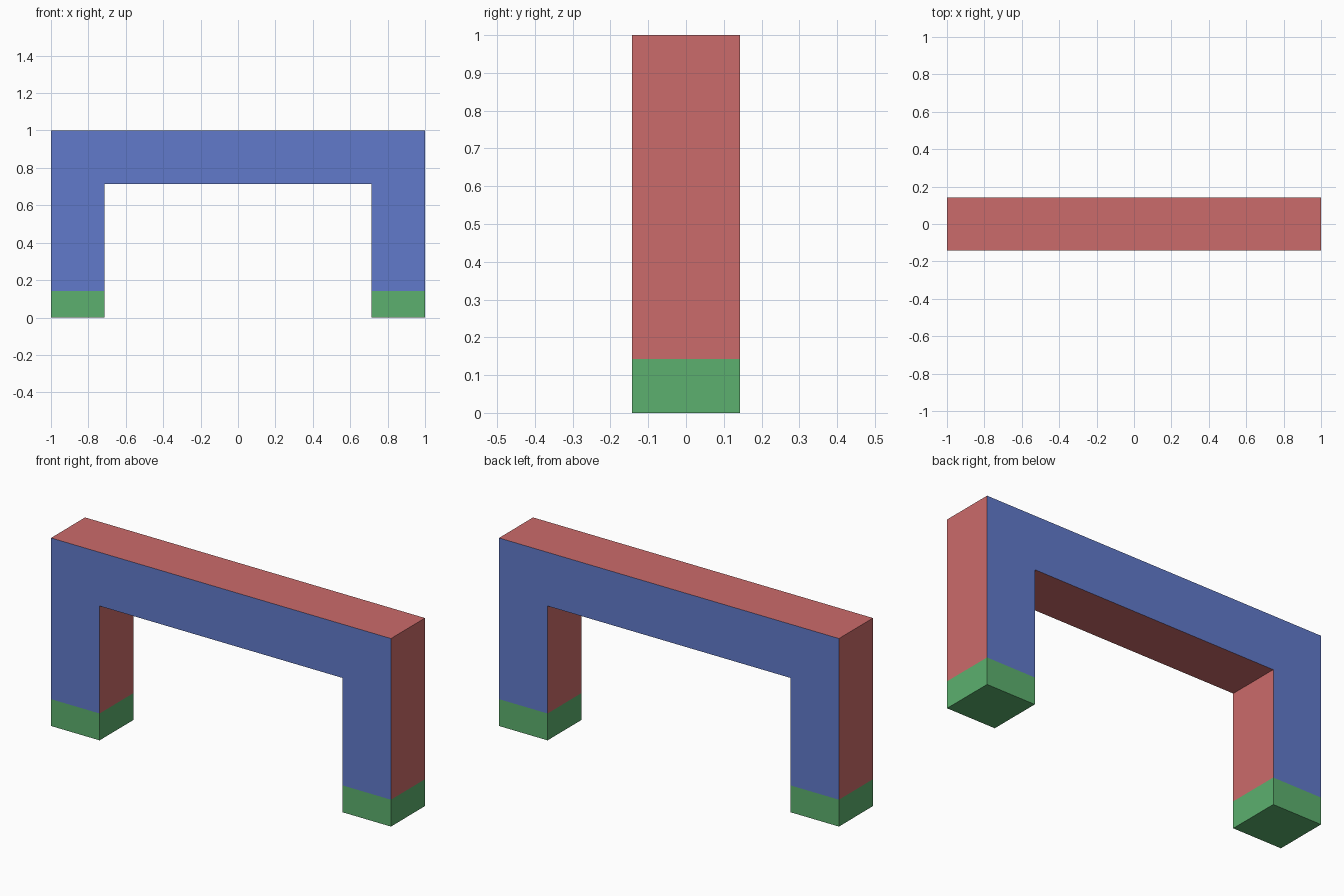
import bpy
import bmesh
from mathutils import Vector

if "Cube" in bpy.data.objects:
    bpy.data.objects.remove(bpy.data.objects["Cube"], do_unlink=True)

UNIT = 1 / 7            # the whole model sits on this module
HALF_WIDTH = 7 * UNIT
INNER = 5 * UNIT        # half the opening, also its height
HEIGHT = 7 * UNIT
FOOT = UNIT             # foot height
HALF_DEPTH = UNIT


def make_material(name, colour):
    mat = bpy.data.materials.new(name)
    mat.use_nodes = True
    mat.diffuse_color = (*colour, 1)
    mat.node_tree.nodes["Principled BSDF"].inputs["Base Color"].default_value = (*colour, 1)
    return mat


blue = make_material("blue", (0.12, 0.195, 0.6))
red = make_material("red", (0.6, 0.147, 0.145))
green = make_material("green", (0.107, 0.434, 0.156))


def extrude_profile(name, profile, materials):
    """Extrude an x-z outline through the depth."""
    bm = bmesh.new()
    face = bm.faces.new([bm.verts.new((x, -HALF_DEPTH, z)) for x, z in profile])
    result = bmesh.ops.extrude_face_region(bm, geom=[face], use_keep_orig=True)
    moved = [v for v in result["geom"] if isinstance(v, bmesh.types.BMVert)]
    bmesh.ops.translate(bm, verts=moved, vec=Vector((0, 2 * HALF_DEPTH, 0)))
    bmesh.ops.recalc_face_normals(bm, faces=bm.faces)
    # Front and back take the first material, the edges take the last
    for f in bm.faces:
        f.material_index = 0 if abs(f.normal.y) > 0.5 else len(materials) - 1
    mesh = bpy.data.meshes.new(name)
    bm.to_mesh(mesh)
    bm.free()
    for mat in materials:
        mesh.materials.append(mat)
    obj = bpy.data.objects.new(name, mesh)
    bpy.context.collection.objects.link(obj)
    return obj


# Arch: two legs and a crossbeam in one outline
right_half = [(-INNER, INNER), (-INNER, FOOT), (-HALF_WIDTH, FOOT), (-HALF_WIDTH, HEIGHT)]
left_half = [(-x, z) for x, z in reversed(right_half)]
extrude_profile("arch", right_half + left_half, [blue, red])

# Feet
for name, side in (("right_foot", -1), ("left_foot", 1)):
    outline = [(side * INNER, 0), (side * HALF_WIDTH, 0),
               (side * HALF_WIDTH, FOOT), (side * INNER, FOOT)]
    extrude_profile(name, outline, [green])
